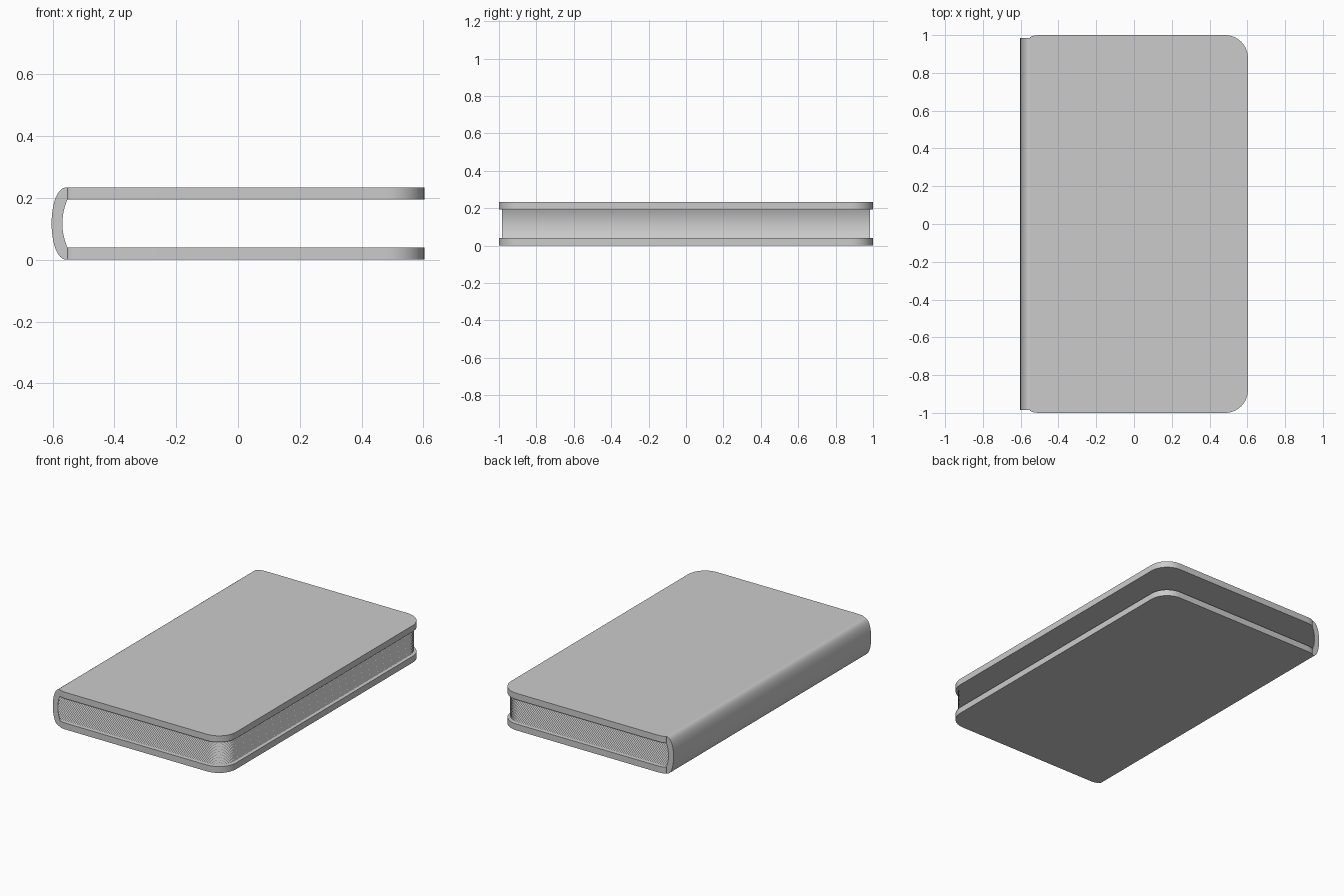
import bpy, bmesh, math

if "Cube" in bpy.data.objects:
    bpy.data.objects.remove(bpy.data.objects["Cube"])

W, L = 0.603, 1.0            # half width, half length
JOIN = -0.552                # where the covers meet the spine
H, T = 0.234, 0.04           # total height, cover thickness
INSET = 0.015                # spine and pages stop short of the cover edge
PAGES = 40

grey = bpy.data.materials.new("grey")
grey.diffuse_color = (0.6, 0.6, 0.6, 1)
grey.use_nodes = True
grey.node_tree.nodes["Principled BSDF"].inputs["Base Color"].default_value = grey.diffuse_color


def make(name, bm, smooth=True):
    bmesh.ops.recalc_face_normals(bm, faces=bm.faces)
    me = bpy.data.meshes.new(name)
    bm.to_mesh(me)
    bm.free()
    me.materials.append(grey)
    ob = bpy.data.objects.new(name, me)
    bpy.context.collection.objects.link(ob)
    if smooth:
        bpy.context.view_layer.objects.active = ob
        ob.select_set(True)
        bpy.ops.object.shade_smooth_by_angle(angle=math.radians(35))
        ob.select_set(False)
    return ob


def extrude(bm, points, vec):
    face = bm.faces.new([bm.verts.new(p) for p in points])
    ext = bmesh.ops.extrude_face_region(bm, geom=[face])
    moved = [g for g in ext["geom"] if isinstance(g, bmesh.types.BMVert)]
    bmesh.ops.translate(bm, verts=moved, vec=vec)


def outline(left, right, half, radius, z, ease=0.0, steps=12):
    """Sheet outline: round right corners, slight easing next to the spine."""
    upper = []
    if ease:
        for i in range(7):
            a = math.pi / 2 * i / 6
            upper.append((left + 0.055 * (1 - math.cos(a)),
                          half - ease + ease * math.sin(a)))
    else:
        upper.append((left, half))
    for i in range(steps + 1):
        a = math.pi / 2 * (1 - i / steps)
        upper.append((right - radius + radius * math.cos(a),
                      half - radius + radius * math.sin(a)))
    loop = upper + [(x, -y) for x, y in reversed(upper)]
    return [(x, y, z) for x, y in loop]


# Two covers
for name, z in (("bottom_cover", 0), ("top_cover", H - T)):
    bm = bmesh.new()
    extrude(bm, outline(JOIN, W, L, 0.12, z, ease=INSET), (0, 0, T))
    make(name, bm)

# Curved spine: outer and inner arcs extruded along the length
mid = H / 2
outer, inner = [], []
for i in range(25):
    a = math.pi * (i / 24 - 0.5)
    outer.append((JOIN - 0.051 * math.cos(a) ** 0.85 if 0 < i < 24 else JOIN,
                  mid + mid * math.sin(a)))
    t = i / 12 - 1
    inner.append((JOIN - 0.016 * (1 - t * t), mid + (mid - T) * t))
bm = bmesh.new()
y = L - INSET
extrude(bm, [(x, -y, z) for x, z in outer + inner[::-1]], (0, 2 * y, 0))
make("spine", bm)

# Stack of paper-thin pages that follow the hollow of the spine
bm = bmesh.new()
for i in range(PAGES):
    t = 2 * (i + 0.5) / PAGES - 1
    left = JOIN - 0.016 * (1 - t * t)
    pts = outline(left, W - INSET, L - INSET, 0.105, mid + (mid - T) * t)
    bm.faces.new([bm.verts.new(p) for p in pts])
make("pages", bm, smooth=False)
